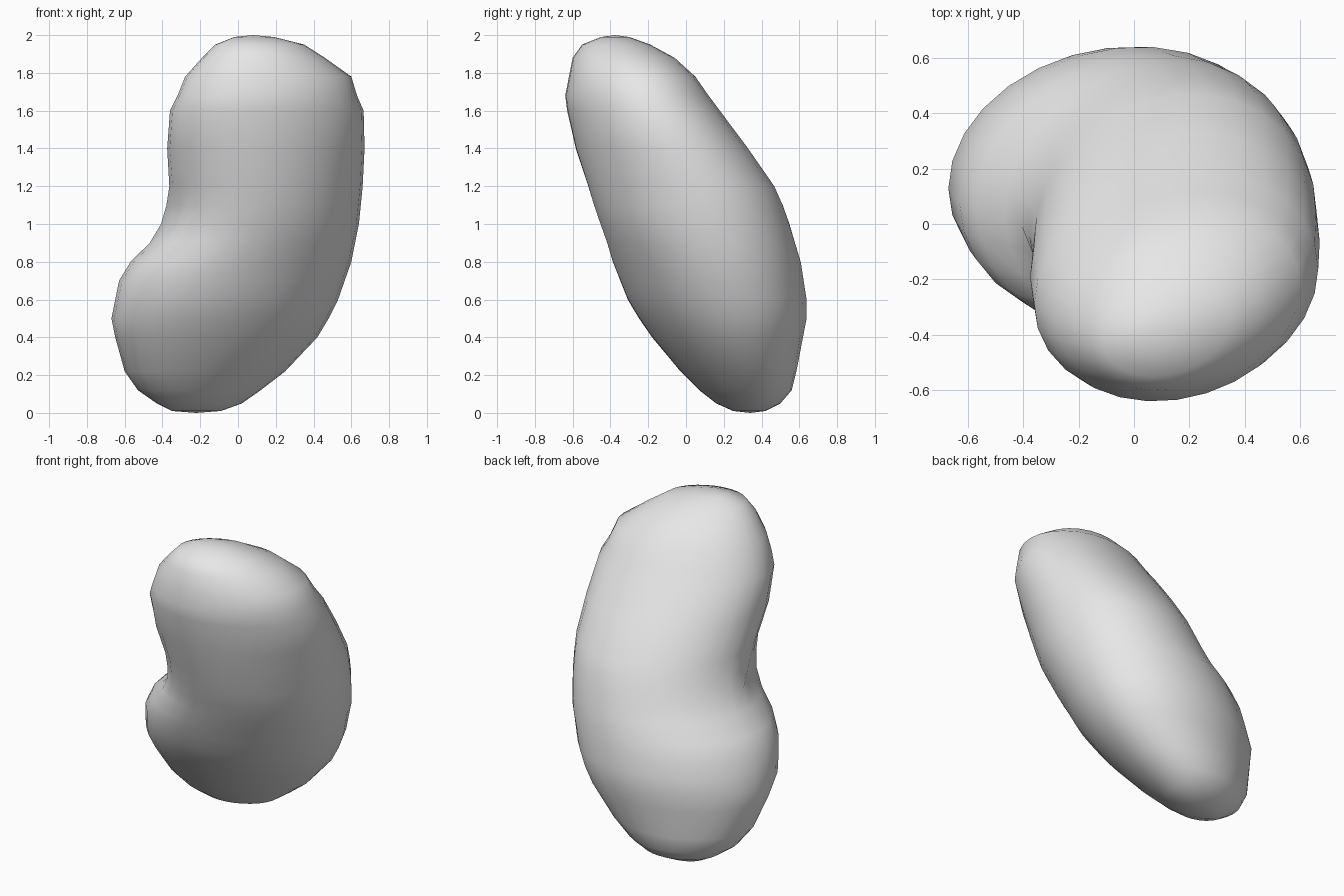
import bpy, bmesh, math, random

cube = bpy.data.objects.get("Cube")
if cube:
    bpy.data.objects.remove(cube, do_unlink=True)

random.seed(4)
SEGMENTS = 28

# Level cross-sections of the leaning bean: height, x min, x max, y min, y max
SECTIONS = [
    (.01, -.35, -.09, .25, .42),
    (.05, -.43, .02, .16, .50),
    (.12, -.53, .12, .07, .56),
    (.22, -.60, .25, -.03, .585),
    (.40, -.65, .42, -.18, .62),
    (.50, -.67, .48, -.25, .64),
    (.60, -.65, .53, -.31, .64),
    (.70, -.63, .565, -.35, .625),
    (.80, -.57, .60, -.39, .61),
    (.90, -.47, .62, -.42, .58),
    (1.0, -.41, .64, -.455, .55),
    (1.1, -.38, .65, -.49, .515),
    (1.2, -.365, .66, -.52, .47),
    (1.4, -.375, .67, -.585, .33),
    (1.6, -.36, .665, -.63, .18),
    (1.68, -.32, .63, -.64, .12),
    (1.78, -.28, .60, -.62, .05),
    (1.88, -.19, .46, -.60, -.06),
    (1.95, -.12, .35, -.55, -.19),
    (1.99, -.02, .19, -.45, -.30),
]


def hilum_dent(angle, z):
    """Inward scale for the small wrinkled scar on the hollow side."""
    across = (angle - math.radians(200)) / .22
    along = (z - 1.0) / .2
    strength = math.exp(-across ** 2 - along ** 2)
    return 1 - strength * random.uniform(.02, .10)


bm = bmesh.new()
rings = []
for z, x0, x1, y0, y1 in SECTIONS:
    # The ovals are skewed towards the bean's broad plane
    skew = math.asin(.1 + .1 * abs(z - 1))
    ring = []
    for i in range(SEGMENTS):
        a = math.tau * i / SEGMENTS
        k = hilum_dent(a, z)
        x = (x0 + x1) / 2 + (x1 - x0) / 2 * math.cos(a) * k
        y = (y0 + y1) / 2 + (y1 - y0) / 2 * math.sin(a + skew) * k
        ring.append(bm.verts.new((x, y, z)))
    rings.append(ring)

# Skin between sections
for low, high in zip(rings, rings[1:]):
    for i in range(SEGMENTS):
        j = (i + 1) % SEGMENTS
        bm.faces.new((low[i], low[j], high[j], high[i]))

# Rounded tips
for ring, tip in ((rings[0], (-.22, .34, 0)), (rings[-1], (.08, -.375, 2))):
    pole = bm.verts.new(tip)
    for i in range(SEGMENTS):
        bm.faces.new((ring[i], ring[(i + 1) % SEGMENTS], pole))

bmesh.ops.recalc_face_normals(bm, faces=bm.faces)
for face in bm.faces:
    face.smooth = True

mesh = bpy.data.meshes.new("bean")
bm.to_mesh(mesh)
bm.free()
bean = bpy.data.objects.new("bean", mesh)
bpy.context.collection.objects.link(bean)

# Plain grey skin
grey = bpy.data.materials.new("light_grey")
grey.use_nodes = True
colour = (.8, .8, .8, 1)
grey.diffuse_color = colour
grey.node_tree.nodes["Principled BSDF"].inputs["Base Color"].default_value = colour
mesh.materials.append(grey)
